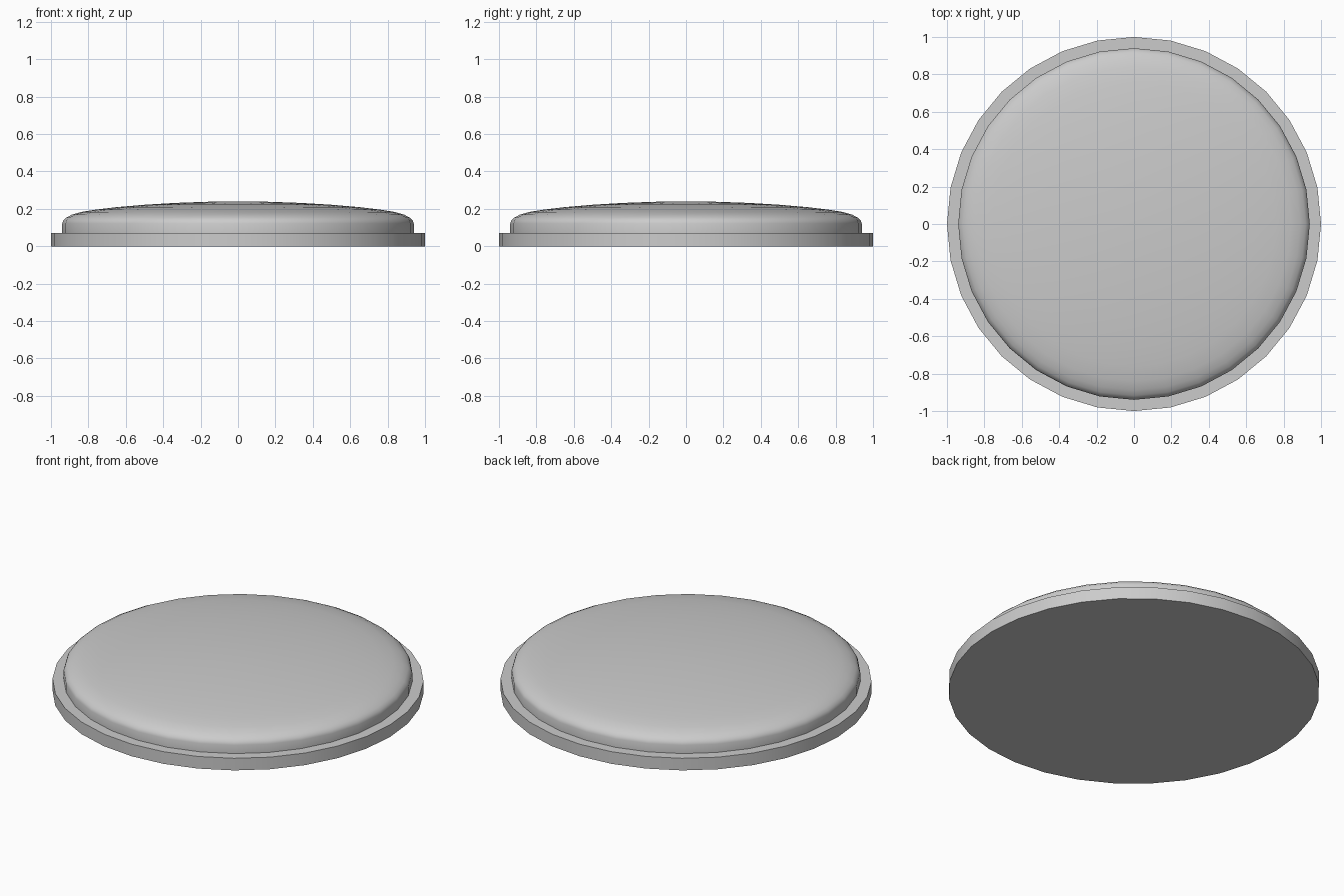
import bpy
import bmesh
from math import tau, radians

if "Cube" in bpy.data.objects:
    bpy.data.objects.remove(bpy.data.objects["Cube"])

SIDES = 32


def lathe(name, profile):
    """Spin an (r, z) profile around z; points with r = 0 close the ends."""
    bm = bmesh.new()
    verts = [bm.verts.new((r, 0, z)) for r, z in profile]
    edges = [bm.edges.new(pair) for pair in zip(verts, verts[1:])]
    bmesh.ops.spin(bm, geom=verts + edges, cent=(0, 0, 0), axis=(0, 0, 1),
                   angle=tau, steps=SIDES, use_duplicate=False)
    bmesh.ops.remove_doubles(bm, verts=bm.verts, dist=1e-4)
    bmesh.ops.recalc_face_normals(bm, faces=bm.faces)
    mesh = bpy.data.meshes.new(name)
    bm.to_mesh(mesh)
    bm.free()
    obj = bpy.data.objects.new(name, mesh)
    bpy.context.collection.objects.link(obj)
    bpy.ops.object.select_all(action='DESELECT')
    obj.select_set(True)
    bpy.context.view_layer.objects.active = obj
    bpy.ops.object.shade_smooth_by_angle(angle=radians(40))
    return obj


# Flat base disc with its narrow ledge, and the rounded shallow dome above
lathe("domed_disc", [
    (0, 0), (1, 0), (1, 0.072), (0.94, 0.072),
    (0.94, 0.122), (0.934, 0.139), (0.917, 0.154), (0.888, 0.169),
    (0.84, 0.183), (0.76, 0.196), (0.65, 0.209), (0.5, 0.222),
    (0.33, 0.232), (0.16, 0.238), (0, 0.24),
])
